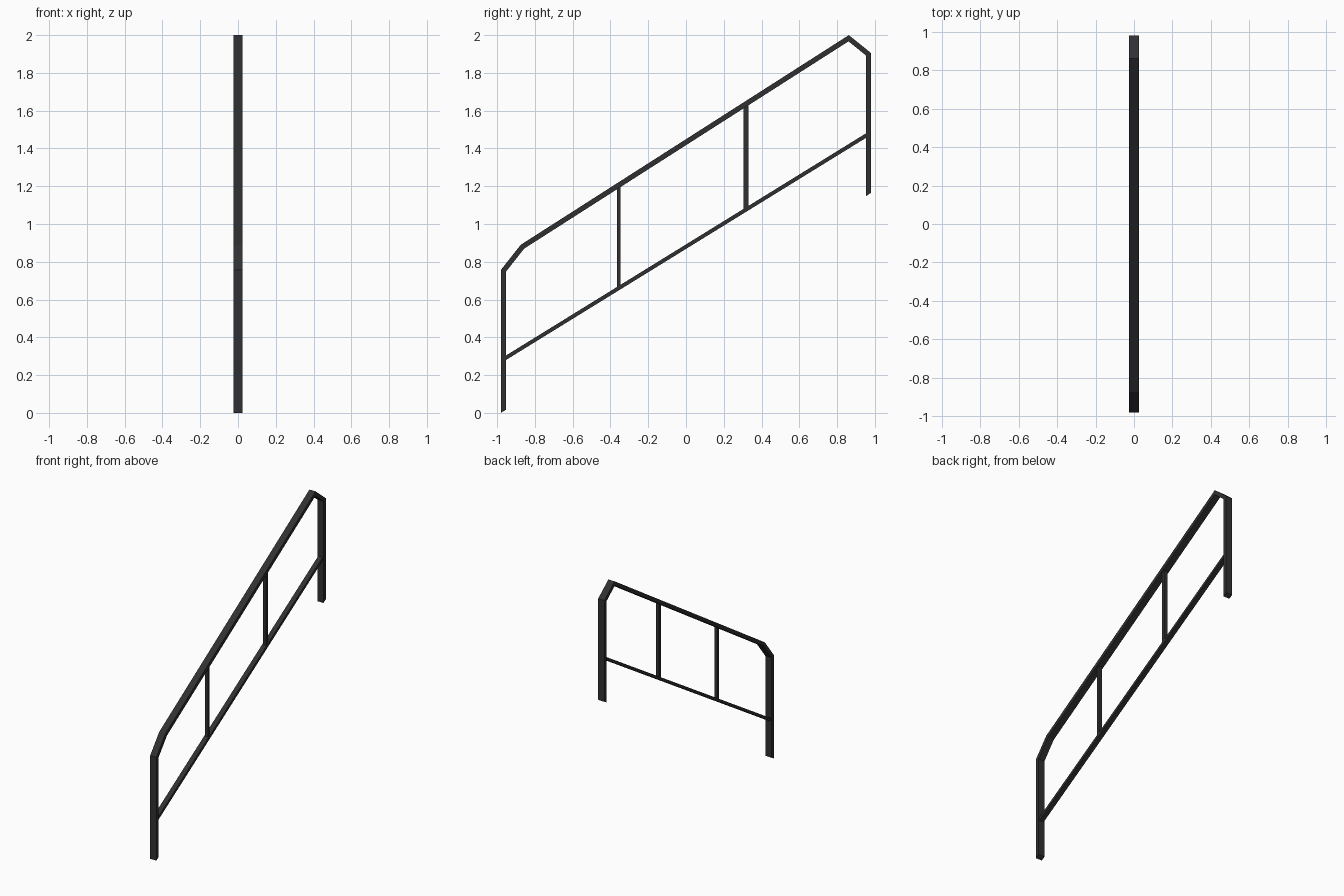
import bpy, bmesh
from mathutils import Vector

if "Cube" in bpy.data.objects:
    bpy.data.objects.remove(bpy.data.objects["Cube"])

metal = bpy.data.materials.new("dark_metal")
metal.diffuse_color = (0.03, 0.03, 0.032, 1)
metal.use_nodes = True
metal.node_tree.nodes["Principled BSDF"].inputs["Base Color"].default_value = metal.diffuse_color


def strip(name, outer, inner, width):
    """Solid bar of given x width between two matching (y, z) edge lines."""
    bm = bmesh.new()
    rings = []
    for (ya, za), (yb, zb) in zip(outer, inner):
        rings.append([bm.verts.new(p) for p in (
            (-width / 2, ya, za), (width / 2, ya, za),
            (width / 2, yb, zb), (-width / 2, yb, zb))])
    for a, b in zip(rings, rings[1:]):
        for i in range(4):
            j = (i + 1) % 4
            bm.faces.new((a[i], a[j], b[j], b[i]))
    bm.faces.new(rings[0])
    bm.faces.new(rings[-1][::-1])
    bmesh.ops.recalc_face_normals(bm, faces=bm.faces)
    mesh = bpy.data.meshes.new(name)
    bm.to_mesh(mesh)
    bm.free()
    mesh.materials.append(metal)
    obj = bpy.data.objects.new(name, mesh)
    bpy.context.collection.objects.link(obj)
    return obj


def mitred_inset(path, t):
    """Offset a (y, z) path to its right by t, keeping mitred corners."""
    pts = [Vector(p) for p in path]
    normals = []
    for a, b in zip(pts, pts[1:]):
        d = (b - a).normalized()
        normals.append(Vector((d.y, -d.x)))
    result = []
    for i, p in enumerate(pts):
        n0, n1 = normals[max(i - 1, 0)], normals[min(i, len(normals) - 1)]
        result.append(p + (n0 + n1) * (t / (1 + n0.dot(n1))))
    return result


# Posts, angled corners and handrail as one mitred flat tube
T = 0.027
outer = [(-0.98, 0), (-0.98, 0.757), (-0.875, 0.89),
         (0.862, 2.0), (0.98, 1.905), (0.98, 1.165)]
inner = mitred_inset(outer, T)
inner[0].y += 0.017      # post feet cut to the stair slope
inner[-1].y -= 0.017
strip("handrail_frame", outer, inner, 0.05)


# Lower sloping rail
def rail_z(y):
    return 0.88 + 0.617 * y


def hand_z(y):
    return 1.425 + 0.639 * y


ends = (-0.958, 0.958)
strip("lower_rail", [(y, rail_z(y) + 0.012) for y in ends],
      [(y, rail_z(y) - 0.012) for y in ends], 0.036)

# Two upright bars between the rails
for i, (y, w) in enumerate(((-0.355, 0.018), (0.318, 0.026))):
    sides = (y - w / 2, y + w / 2)
    strip(f"upright_bar_{i + 1}", [(s, hand_z(s)) for s in sides],
          [(s, rail_z(s)) for s in sides], 0.025)
